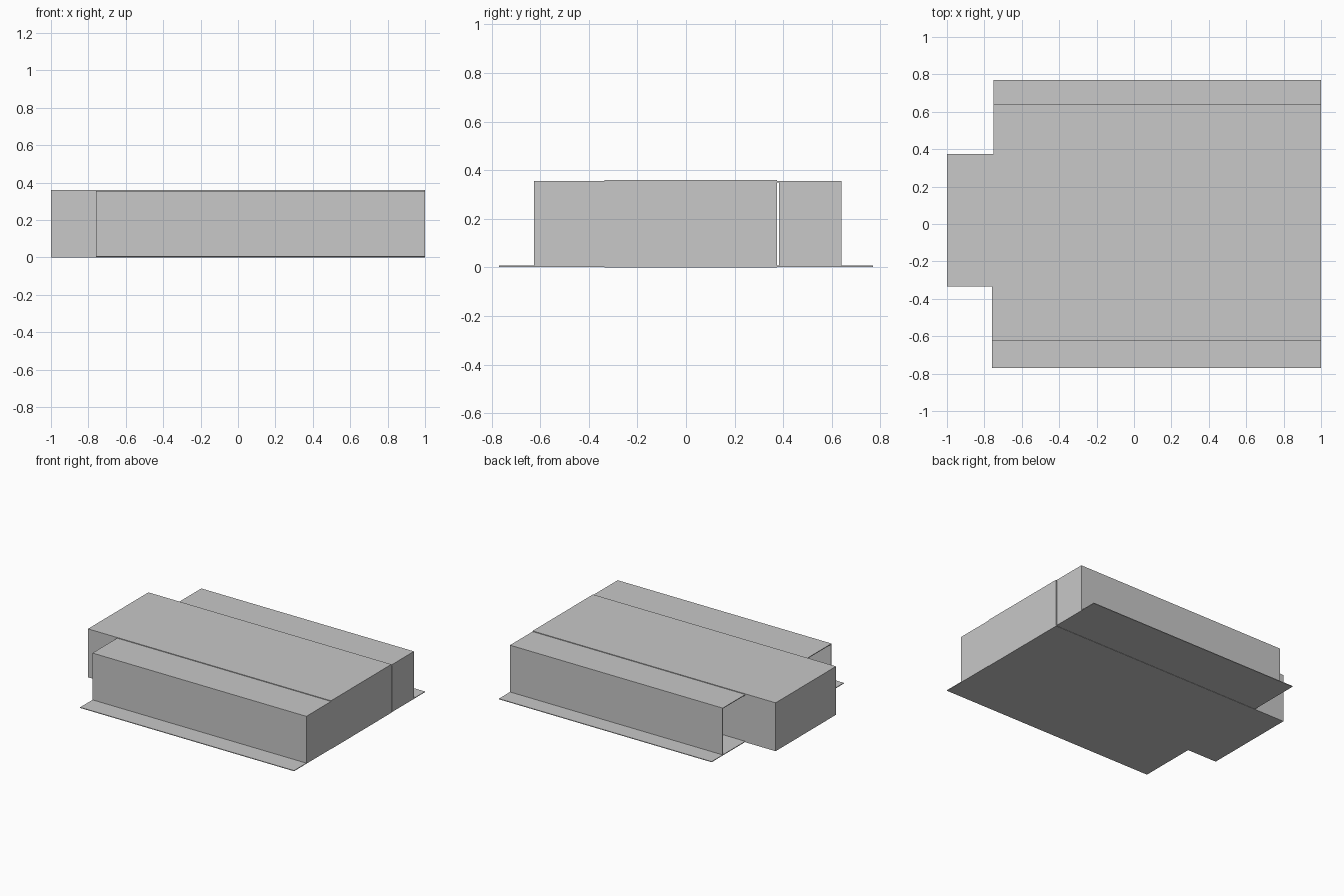
import bpy
import bmesh
from mathutils import Matrix, Vector

cube = bpy.data.objects.get("Cube")
if cube:
    bpy.data.objects.remove(cube, do_unlink=True)

# One bare sheet metal colour
metal = bpy.data.materials.new("light_grey_metal")
metal.use_nodes = True
grey = (0.58, 0.58, 0.58, 1)
metal.diffuse_color = grey
metal.node_tree.nodes["Principled BSDF"].inputs["Base Color"].default_value = grey

T = 0.005             # sheet thickness
TOP = 0.36            # height of the centre cover
LID = TOP - T         # height of the side lids, just below the cover
SOUTH, NORTH = -0.335, 0.375   # sides of the centre duct


def sheet(name, x, y, z):
    """Flat panel spanning the given x, y and z ranges."""
    low, high = (Vector(p) for p in zip(x, y, z))
    bm = bmesh.new()
    bmesh.ops.create_cube(bm, size=1, matrix=Matrix.Translation((low + high) / 2)
                          @ Matrix.Diagonal((*(high - low), 1)))
    mesh = bpy.data.meshes.new(name)
    bm.to_mesh(mesh)
    bm.free()
    mesh.materials.append(metal)
    obj = bpy.data.objects.new(name, mesh)
    bpy.context.collection.objects.link(obj)
    return obj


# Centre duct: floor, two cover halves, long walls and closed ends
sheet("duct_floor", (-1, 1), (SOUTH, NORTH), (0, T))
for name, x in (("cover_right", (-1, 0)), ("cover_left", (0, 1))):
    sheet(name, x, (SOUTH, NORTH), (TOP - T, TOP))
sheet("duct_front_wall", (-1, 1), (SOUTH, SOUTH + T), (T, TOP - T))
sheet("duct_back_wall", (-1, 1), (NORTH - T, NORTH), (T, TOP - T))
for name, x in (("duct_right_end", -1), ("duct_left_end", 1 - T)):
    sheet(name, (x, x + T), (SOUTH + T, NORTH - T), (T, TOP - T))

# Side channels, open towards -x, each with a mounting flange
# (name, sign, duct side, wall face, flange edge, open end, gap to duct)
channels = (("front", -1, SOUTH, -0.625, -0.77, -0.76, 0),
            ("back", 1, NORTH, 0.64, 0.77, -0.75, 0.007))
for name, s, inner, outer, edge, end, gap in channels:
    sheet(name + "_flange", (end, 1), sorted((inner, edge)), (0.002, 0.002 + T))
    sheet(name + "_wall", (end, 1), sorted((outer, outer - s * T)), (T, LID))
    sheet(name + "_lid", (end, 1), sorted((inner, outer)), (LID - T, LID))
    sheet(name + "_end_plate", (1 - T, 1),
          sorted((inner + s * gap, outer - s * T)), (T, LID - T))
